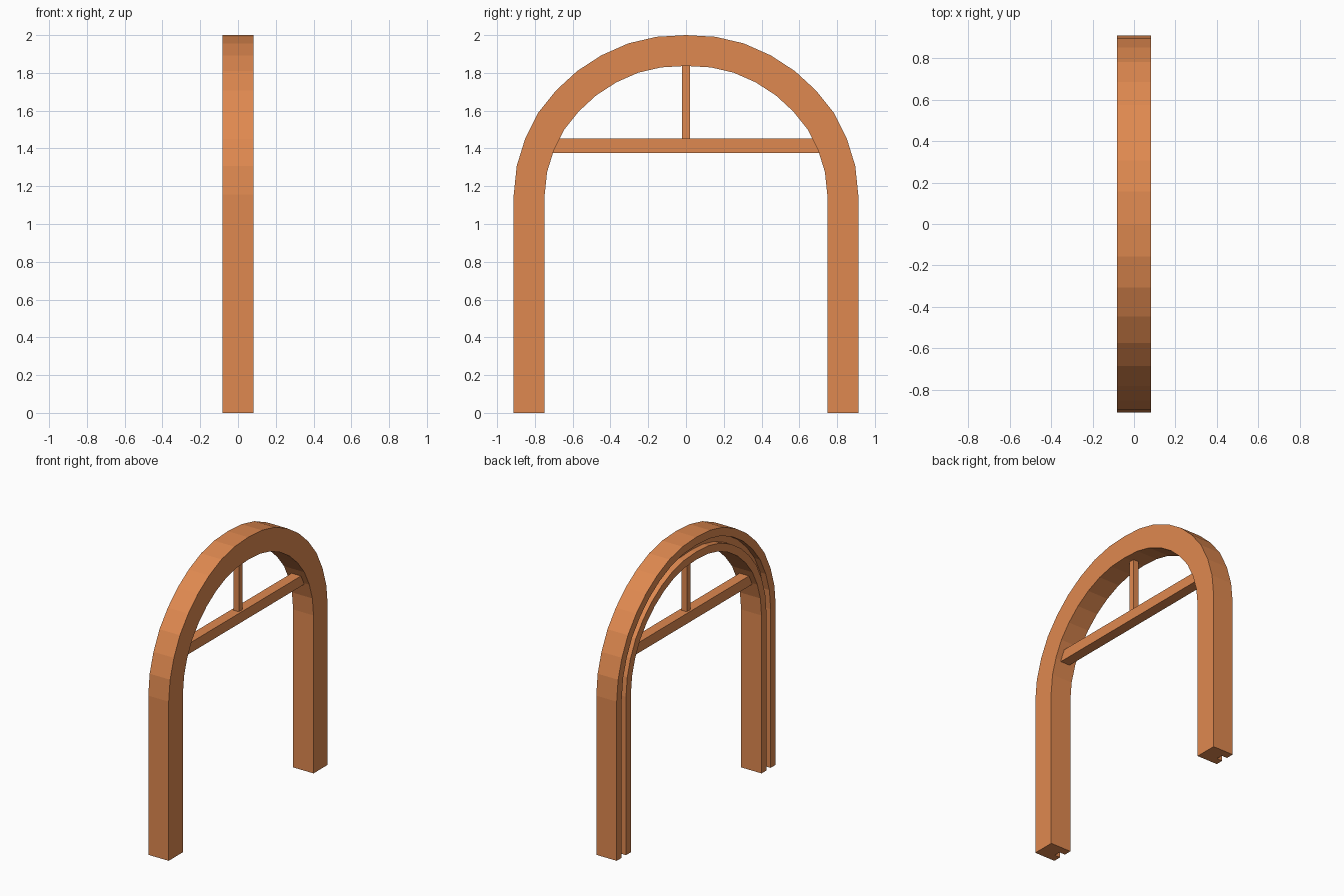
import bpy, bmesh
from mathutils import Vector

if "Cube" in bpy.data.objects:
    bpy.data.objects.remove(bpy.data.objects["Cube"])

wood = bpy.data.materials.new("warm_orange_wood")
wood.diffuse_color = (0.74, 0.25, 0.08, 1)
wood.use_nodes = True
wood.node_tree.nodes["Principled BSDF"].inputs["Base Color"].default_value = wood.diffuse_color


def finish(name, bm):
    bmesh.ops.recalc_face_normals(bm, faces=bm.faces)
    mesh = bpy.data.meshes.new(name)
    bm.to_mesh(mesh)
    bm.free()
    mesh.materials.append(wood)
    obj = bpy.data.objects.new(name, mesh)
    bpy.context.collection.objects.link(obj)
    return obj


def box(name, size, centre):
    bm = bmesh.new()
    bmesh.ops.create_cube(bm, size=1)
    for v in bm.verts:
        v.co = Vector([v.co[i] * size[i] + centre[i] for i in range(3)])
    return finish(name, bm)


# Outer edge of the arch (y, z), one half mirrored to the other
half = [(0.912, 0), (0.912, 1.155), (0.896, 1.308), (0.852, 1.45), (0.783, 1.588),
        (0.687, 1.708), (0.576, 1.81), (0.448, 1.893), (0.306, 1.956), (0.156, 1.991)]
path = [Vector(p) for p in half] + [Vector((0, 2))] + [Vector((-y, z)) for y, z in reversed(half)]

# Frame cross-section (inset from outer edge, x) with a groove in the -x side
T, H = 0.163, 0.082
section = [(0, -H), (0, H), (T, H), (T, -H),
           (0.107, -H), (0.107, -0.037), (0.058, -0.037), (0.058, -H)]


def inward(i):
    """Mitred inward offset direction at path point i."""
    dirs = []
    for a, b in ((i - 1, i), (i, i + 1)):
        if a >= 0 and b < len(path):
            d = (path[b] - path[a]).normalized()
            dirs.append(Vector((-d.y, d.x)))
    m = sum(dirs, Vector((0, 0))).normalized()
    return m / m.dot(dirs[0])


# Arched frame swept along the path
bm = bmesh.new()
rings = []
for i, p in enumerate(path):
    n = inward(i)
    rings.append([bm.verts.new((x, p.x + n.x * o, p.y + n.y * o)) for o, x in section])
k = len(section)
for r, s in zip(rings, rings[1:]):
    for j in range(k):
        bm.faces.new((r[j], r[(j + 1) % k], s[(j + 1) % k], s[j]))
for r in (rings[0], rings[-1]):
    bm.faces.new(r)
finish("arched_frame", bm)

# Crossbar and short upright above it
box("crossbar", (0.075, 1.43, 0.075), (0, 0, 1.414))
box("centre_post", (0.044, 0.044, 0.40), (0, 0, 1.645))
